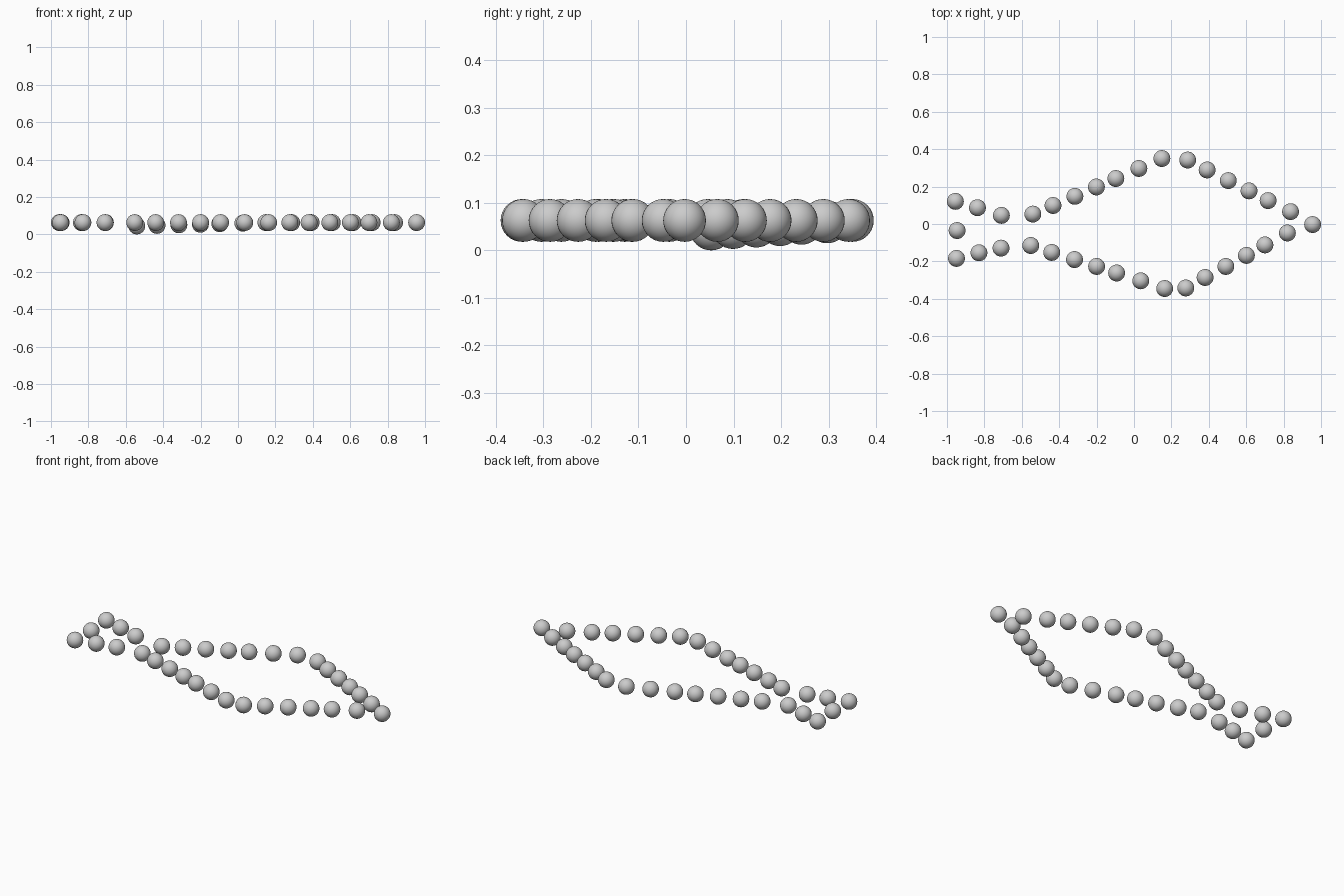
import bpy

R = 0.045      # bead radius
Z = 0.063      # normal bead height


def bead(name, x, y, z=Z):
    bpy.ops.mesh.primitive_uv_sphere_add(segments=32, ring_count=16, radius=R, location=(x, y, z))
    bpy.context.object.name = name
    bpy.ops.object.shade_smooth()


def chain(name, points, z_start=Z):
    # beads along a row, height easing from z_start up to Z
    n = len(points) - 1
    for i, (x, y) in enumerate(points):
        bead(f"{name}_{i + 1}", x, y, z_start + (Z - z_start) * i / n)


# nose bead
bead("nose_bead", 0.955, -0.003)

# upper back half: dips toward the tail
chain("upper_rear_bead", [(-0.541, 0.053), (-0.433, 0.099), (-0.316, 0.148), (-0.201, 0.198),
                          (-0.097, 0.243), (0.026, 0.297), (0.149, 0.350)], R)

# upper front half
chain("upper_front_bead", [(0.287, 0.342), (0.391, 0.289), (0.504, 0.232), (0.615, 0.177),
                           (0.717, 0.125), (0.837, 0.066)])

# lower back half
chain("lower_rear_bead", [(-0.552, -0.115), (-0.440, -0.152), (-0.318, -0.190), (-0.200, -0.227),
                          (-0.093, -0.262), (0.036, -0.304), (0.164, -0.345)])

# lower front half
chain("lower_front_bead", [(0.277, -0.342), (0.380, -0.286), (0.491, -0.227), (0.601, -0.168),
                           (0.700, -0.112), (0.820, -0.048)])

# tail: upper branch, lower branch and middle bead
chain("tail_upper_bead", [(-0.955, 0.121), (-0.837, 0.087), (-0.709, 0.046)])
chain("tail_lower_bead", [(-0.949, -0.184), (-0.829, -0.154), (-0.711, -0.129)])
bead("tail_middle_bead", -0.946, -0.035)
